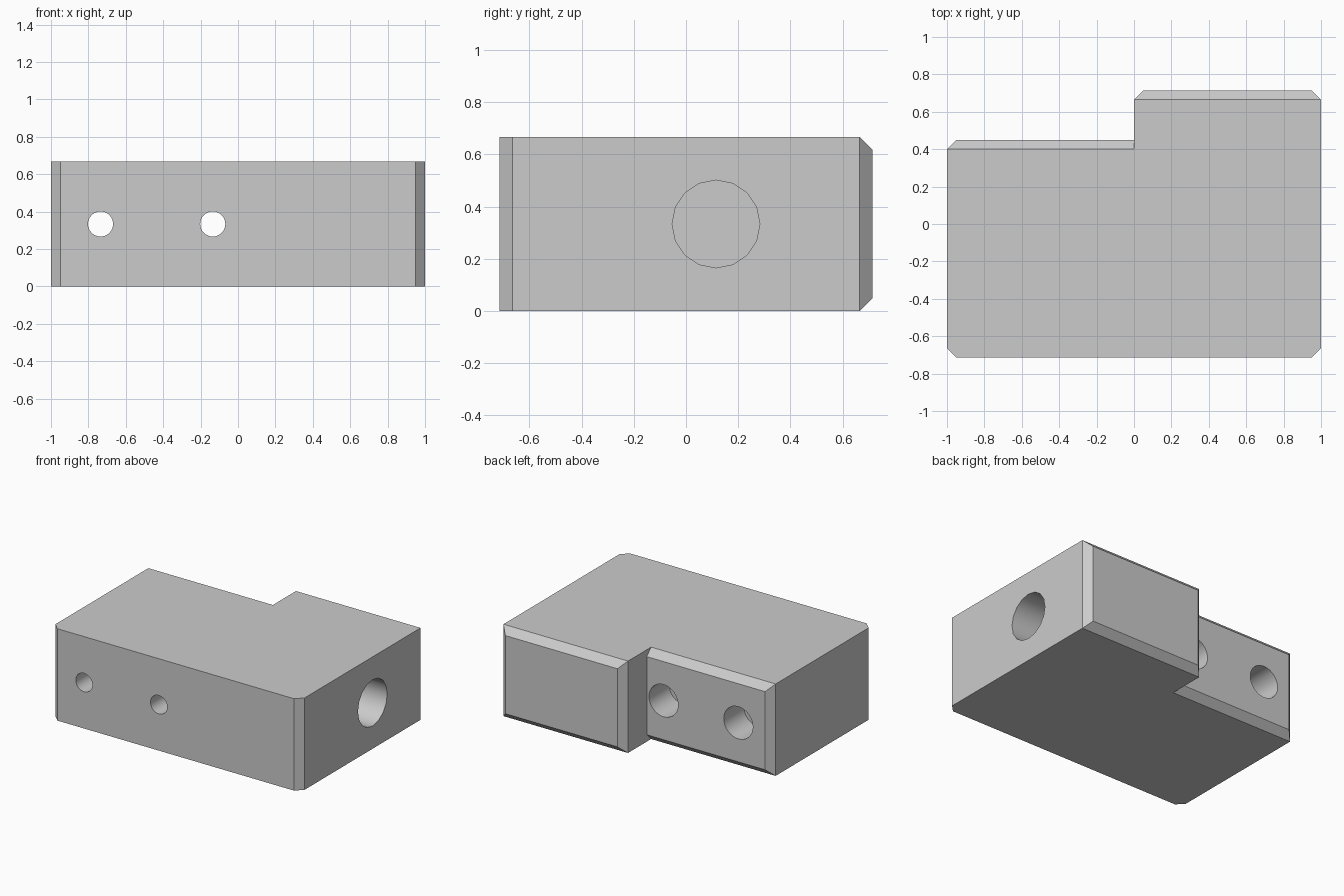
import bpy
import bmesh
from math import pi
from mathutils import Matrix, Vector

if "Cube" in bpy.data.objects:
    bpy.data.objects.remove(bpy.data.objects["Cube"], do_unlink=True)

HEIGHT = 0.667
BACK, STEP = 0.715, 0.45
CHAMFER = 0.05

grey = bpy.data.materials.new("plain grey")
grey.use_nodes = True
grey.diffuse_color = (0.6, 0.6, 0.6, 1)
grey.node_tree.nodes["Principled BSDF"].inputs["Base Color"].default_value = (0.6, 0.6, 0.6, 1)


def add_object(name, bm):
    mesh = bpy.data.meshes.new(name)
    bm.to_mesh(mesh)
    bm.free()
    mesh.materials.append(grey)
    obj = bpy.data.objects.new(name, mesh)
    bpy.context.collection.objects.link(obj)
    return obj


def block(name, x0, x1, y0, y1, chamfer_front):
    """Box with a chamfer around its back face and, if asked, down its front corners."""
    bm = bmesh.new()
    bmesh.ops.create_cube(bm, size=1)
    bmesh.ops.scale(bm, vec=(x1 - x0, y1 - y0, HEIGHT), verts=bm.verts)
    bmesh.ops.translate(bm, vec=((x0 + x1) / 2, (y0 + y1) / 2, HEIGHT / 2), verts=bm.verts)

    def chosen(edge):
        a, b = (v.co for v in edge.verts)
        at_back = min(a.y, b.y) > y1 - 0.001
        front_corner = max(a.y, b.y) < y0 + 0.001 and abs(a.z - b.z) > 0.1
        return at_back or (chamfer_front and front_corner)

    bmesh.ops.bevel(bm, geom=[e for e in bm.edges if chosen(e)], offset=CHAMFER,
                    offset_type='OFFSET', segments=1, affect='EDGES')
    return add_object(name, bm)


def rod(name, start, end, radius, sides):
    """Cylinder between two points, used as a drill."""
    start, end = Vector(start), Vector(end)
    axis = end - start
    turn = Matrix.Rotation(pi / 2, 4, 'Y' if abs(axis.x) > abs(axis.y) else 'X')
    bm = bmesh.new()
    bmesh.ops.create_cone(bm, cap_ends=True, segments=sides, radius1=radius, radius2=radius,
                          depth=axis.length, matrix=Matrix.Translation((start + end) / 2) @ turn)
    return add_object(name, bm)


def combine(body, tool, operation):
    mod = body.modifiers.new(operation.title(), 'BOOLEAN')
    mod.object = tool
    mod.operation = operation
    mod.solver = 'EXACT'
    bpy.context.view_layer.objects.active = body
    bpy.ops.object.modifier_apply(modifier=mod.name)
    bpy.data.objects.remove(tool, do_unlink=True)


# Stepped body: wide block plus the deeper left half
body = block("mounting_block", -1, 1, -BACK, STEP, True)
combine(body, block("deep_half", 0, 1, -0.3, BACK, False), 'UNION')

# Two screw holes with wide counterbores from the step
mid = HEIGHT / 2
for x in (-0.735, -0.135):
    combine(body, rod("screw_hole", (x, -1, mid), (x, 1, mid), 0.067, 32), 'DIFFERENCE')
    combine(body, rod("counterbore", (x, 0.22, mid), (x, 1, mid), 0.117, 32), 'DIFFERENCE')

# Large blind bore in the left side
combine(body, rod("side_bore", (0.2, 0.115, mid), (1.2, 0.115, mid), 0.168, 16), 'DIFFERENCE')

# Smooth bores, crisp edges
bpy.ops.object.select_all(action='DESELECT')
body.select_set(True)
bpy.context.view_layer.objects.active = body
bpy.ops.object.shade_smooth_by_angle(angle=pi / 6)
